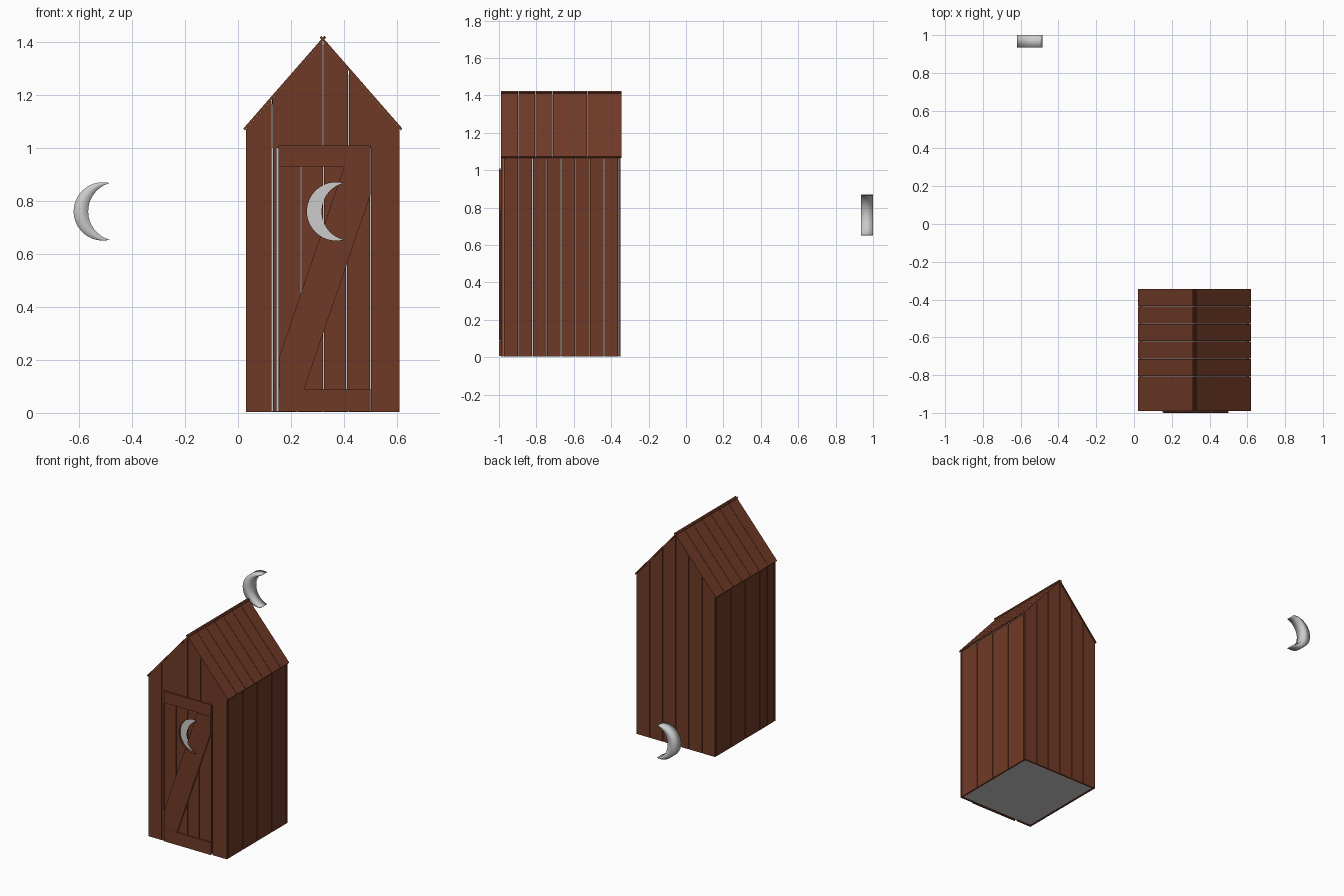
import bpy, bmesh, math

if "Cube" in bpy.data.objects:
    bpy.data.objects.remove(bpy.data.objects["Cube"])

brown = bpy.data.materials.new("brown_wood")
brown.diffuse_color = (0.16, 0.042, 0.02, 1)
brown.use_nodes = True
brown.node_tree.nodes["Principled BSDF"].inputs["Base Color"].default_value = brown.diffuse_color

CX, HALF, EAVE, PEAK, GAP = 0.32, 0.29, 1.07, 1.402, 0.004


def top(x):
    return PEAK - (PEAK - EAVE) * abs(x - CX) / HALF


def rect(x0, x1, z0, z1):
    return [(x0, z0), (x1, z0), (x1, z1), (x0, z1)]


def gable(x0, x1, z0):
    """Board outline whose top follows the roof line."""
    pts = [(x0, z0), (x1, z0), (x1, top(x1))]
    if x0 < CX < x1:
        pts.append((CX, PEAK))
    return pts + [(x0, top(x0))]


def build(name, parts, mat=brown):
    """Each part is an x-z outline extruded from y0 to y1."""
    bm = bmesh.new()
    for pts, y0, y1 in parts:
        a = [bm.verts.new((x, y0, z)) for x, z in pts]
        b = [bm.verts.new((x, y1, z)) for x, z in pts]
        bm.faces.new(a)
        bm.faces.new(b[::-1])
        for i in range(len(a)):
            j = (i + 1) % len(a)
            bm.faces.new((a[i], b[i], b[j], a[j]))
    bmesh.ops.recalc_face_normals(bm, faces=bm.faces)
    me = bpy.data.meshes.new(name)
    bm.to_mesh(me)
    bm.free()
    ob = bpy.data.objects.new(name, me)
    bpy.context.collection.objects.link(ob)
    if mat:
        me.materials.append(mat)
    return ob


def crescent(name, dx, y0, y1):
    """Crescent made of quad strips between an outer and an inner arc."""
    n, zc = 32, 0.76
    oc, orad, ic, irad = -0.51, 0.11, -0.454, 0.111
    tip = 0.107
    ao = math.pi - math.asin(tip / orad)
    a0 = math.pi - ao                      # outer arc passes the top of its circle
    ai = math.pi - math.asin(tip / irad)   # inner arc stays on the left
    bm = bmesh.new()
    rings = []
    for i in range(n + 1):
        t = i / n
        o = a0 + (2 * math.pi - 2 * a0) * t
        k = ai + (2 * math.pi - 2 * ai) * t
        po = (oc + orad * math.cos(o) + dx, zc + orad * math.sin(o))
        pi = (ic + irad * math.cos(k) + dx, zc + irad * math.sin(k))
        if i in (0, n):
            pi = po
        row = [bm.verts.new((p[0], y, p[1])) for p, y in
               ((po, y0), (pi, y0), (pi, y1), (po, y1))]
        rings.append(row)
    for r, s in zip(rings, rings[1:]):
        for k in range(4):
            m = (k + 1) % 4
            bm.faces.new((r[k], r[m], s[m], s[k]))
    bmesh.ops.remove_doubles(bm, verts=bm.verts, dist=1e-5)
    bmesh.ops.recalc_face_normals(bm, faces=bm.faces)
    me = bpy.data.meshes.new(name)
    bm.to_mesh(me)
    bm.free()
    ob = bpy.data.objects.new(name, me)
    bpy.context.collection.objects.link(ob)
    return ob


# Grey inner shell and floor, seen through the gaps between boards
L, R = CX - HALF, CX + HALF
core = [(L + 0.012, 0.006), (R - 0.012, 0.006), (R - 0.012, EAVE - 0.006),
        (CX, PEAK - 0.014), (L + 0.012, EAVE - 0.006)]
build("inner_shell", [(core, -0.975, -0.362)], None)

# Front wall boards around the door opening
front = [(gable(L, 0.127, 0.003), -0.988, -0.976),
         (rect(0.132, 0.146, 0.003, 1.0), -0.988, -0.976),
         (rect(0.502, R, 0.003, 1.0), -0.988, -0.976)]
for x0, x1 in ((0.131, 0.318), (0.322, 0.415), (0.419, R)):
    front.append((gable(x0, x1, 1.0), -0.988, -0.976))
build("front_wall", front)

# Back wall boards
w = 2 * HALF / 6
build("back_wall", [(gable(L + i * w + (GAP / 2 if i else 0),
                           L + (i + 1) * w - (GAP / 2 if i < 5 else 0), 0.003),
                     -0.361, -0.35) for i in range(6)])

# Side wall boards
d = 0.0765
for name, x0, x1 in (("left_wall", L, L + 0.011), ("right_wall", R - 0.011, R)):
    build(name, [(rect(x0, x1, 0.003, EAVE - 0.002),
                  -0.974 + i * d + GAP / 2, -0.974 + (i + 1) * d - GAP / 2)
                 for i in range(8)])

# Roof boards, the two slopes crossing at the ridge
slope = [(0.026, 1.066), (0.332, 1.416), (0.3260, 1.4225), (0.020, 1.0725)]
rw = 0.647 / 7
for name, side in (("left_roof", 1), ("right_roof", -1)):
    prof = [(CX + (x - CX) * side, z) for x, z in slope]
    build(name, [(prof, -0.99 + i * rw + 0.001, -0.99 + (i + 1) * rw - 0.001)
                 for i in range(7)])

# Door: boards, two rails and a diagonal brace
edges = [0.152, 0.237, 0.322, 0.409, 0.499]
boards = build("door_boards", [(rect(a + (0.002 if i else 0), b - 0.002, 0.01, 1.0),
                                -0.9915, -0.980)
                               for i, (a, b) in enumerate(zip(edges, edges[1:]))])
build("door_rails", [(rect(0.152, 0.499, 0.006, 0.09), -0.999, -0.992),
                     (rect(0.152, 0.499, 0.93, 1.008), -0.999, -0.992)])
brace = build("door_brace", [([(0.155, 0.091), (0.25, 0.091), (0.499, 0.82), (0.499, 0.929),
                               (0.40, 0.929), (0.155, 0.21)], -1.0, -0.992)])

# Crescent window cut through the door
cutter = crescent("window_cutter", 0.88, -1.03, -0.97)
cutter.hide_render = True
for ob in (boards, brace):
    mod = ob.modifiers.new("window", 'BOOLEAN')
    mod.operation = 'DIFFERENCE'
    mod.solver = 'EXACT'
    mod.object = cutter
    bpy.context.view_layer.objects.active = ob
    bpy.ops.object.modifier_apply(modifier=mod.name)
bpy.data.objects.remove(cutter)

# Loose crescent standing behind the hut
moon = crescent("crescent", 0, 0.935, 1.0)
for p in moon.data.polygons:
    p.use_smooth = True
